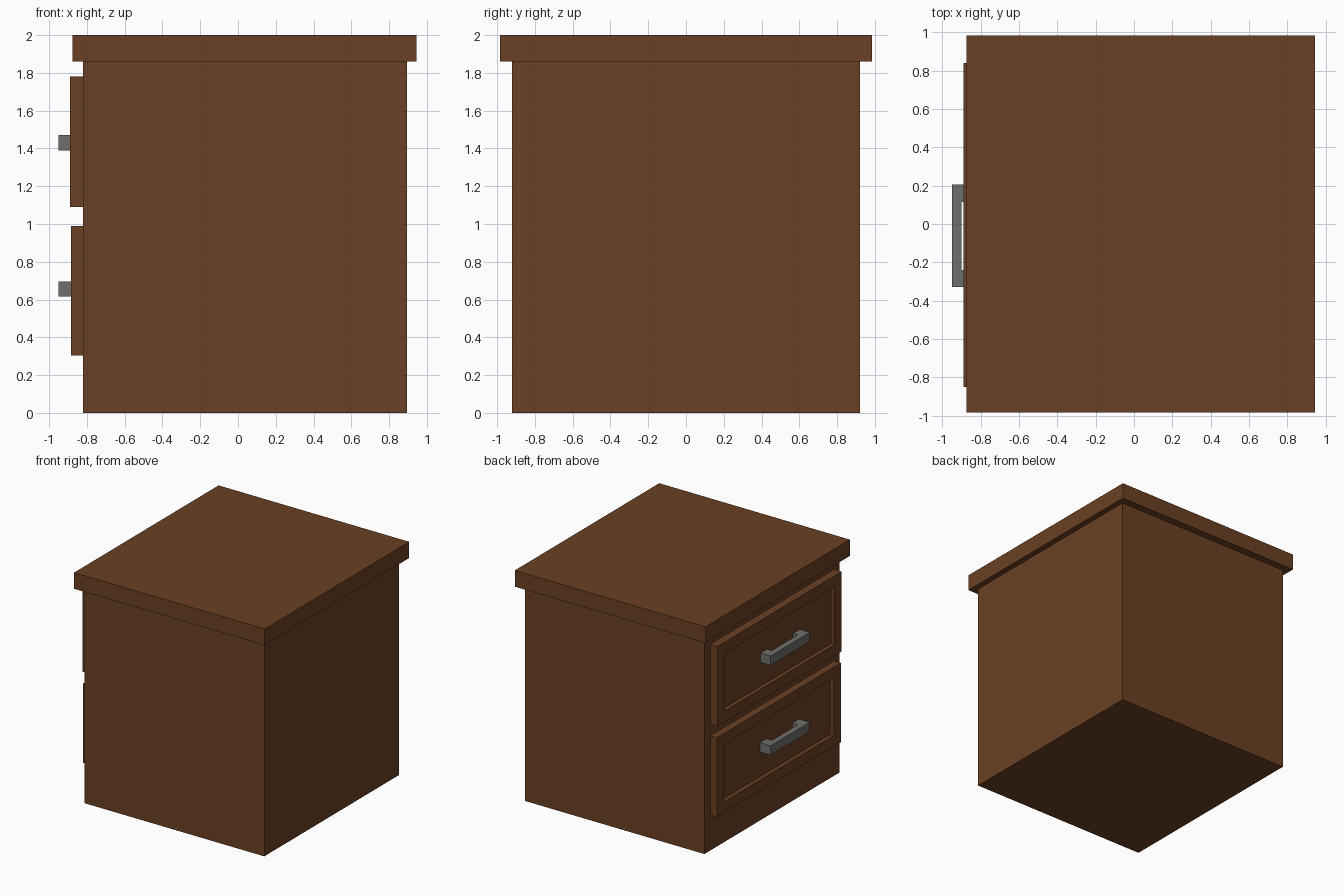
import bpy, bmesh
from mathutils import Vector

if "Cube" in bpy.data.objects:
    bpy.data.objects.remove(bpy.data.objects["Cube"])


def material(name, rgb):
    m = bpy.data.materials.new(name)
    m.diffuse_color = (*rgb, 1.0)
    m.use_nodes = True
    m.node_tree.nodes["Principled BSDF"].inputs["Base Color"].default_value = m.diffuse_color
    return m


WOOD = material("brown wood", (0.147, 0.0513, 0.0168))
METAL = material("grey metal", (0.156, 0.162, 0.150))


def finish(name, bm, mat):
    bmesh.ops.recalc_face_normals(bm, faces=bm.faces)
    me = bpy.data.meshes.new(name)
    bm.to_mesh(me)
    bm.free()
    me.materials.append(mat)
    ob = bpy.data.objects.new(name, me)
    bpy.context.collection.objects.link(ob)
    return ob


def box_mesh(lo, hi):
    bm = bmesh.new()
    bmesh.ops.create_cube(bm, size=1)
    for v in bm.verts:
        v.co = Vector([lo[i] if v.co[i] < 0 else hi[i] for i in range(3)])
    bm.normal_update()
    return bm


def drawer_front(name, x, z0, z1):
    # Panel with a rectangular recess cut into its -x face
    bm = box_mesh((x, -0.85, z0), (-0.82, 0.84, z1))
    face = min(bm.faces, key=lambda f: f.calc_center_median().x)
    bmesh.ops.inset_individual(bm, faces=[face], thickness=0.135)
    new = bmesh.ops.extrude_discrete_faces(bm, faces=[face])["faces"][0]
    bmesh.ops.translate(bm, verts=new.verts, vec=(0.035, 0, 0))
    return finish(name, bm, WOOD)


def handle(name, z0, z1, back):
    # U-shaped bracket outline, extruded upward
    front, inner, y0, y1, leg = -0.95, -0.90, -0.33, 0.205, 0.09
    outline = [(back, y0), (front, y0), (front, y1), (back, y1),
               (back, y1 - leg), (inner, y1 - leg),
               (inner, y0 + leg), (back, y0 + leg)]
    bm = bmesh.new()
    f = bm.faces.new([bm.verts.new((x, y, z0)) for x, y in outline])
    ext = bmesh.ops.extrude_face_region(bm, geom=[f])["geom"]
    top = [g for g in ext if isinstance(g, bmesh.types.BMVert)]
    bmesh.ops.translate(bm, verts=top, vec=(0, 0, z1 - z0))
    return finish(name, bm, METAL)


# Cabinet body and overhanging top
finish("cabinet_body", box_mesh((-0.82, -0.92, 0), (0.895, 0.92, 1.86)), WOOD)
finish("table_top", box_mesh((-0.875, -0.985, 1.86), (0.945, 0.985, 2.0)), WOOD)

# Two drawers, each with its handle
for label, x, z0, z1, h0, h1 in (
        ("upper", -0.89, 1.09, 1.78, 1.39, 1.47),
        ("lower", -0.883, 0.305, 0.99, 0.615, 0.695)):
    drawer_front(label + "_drawer_front", x, z0, z1)
    handle(label + "_drawer_handle", h0, h1, x + 0.035)
